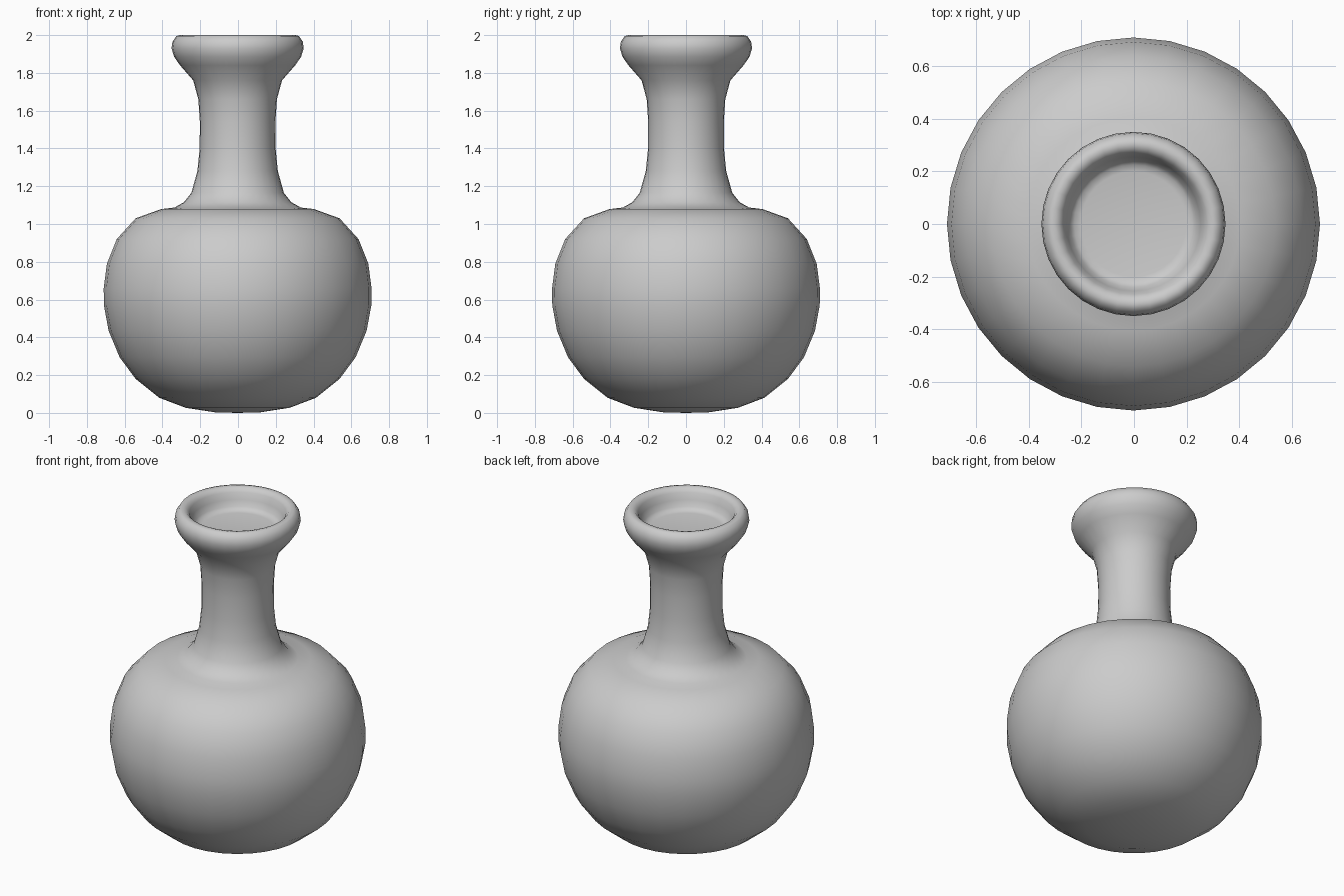
import bpy, bmesh, math

if "Cube" in bpy.data.objects:
    bpy.data.objects.remove(bpy.data.objects["Cube"])

SEGMENTS = 32


def lathe(name, profile, cx=0.0, angle=35):
    """Spin a (radius, z) profile around z; radius 0 becomes a pole."""
    bm = bmesh.new()
    rings = []
    for r, z in profile:
        if r == 0:
            rings.append([bm.verts.new((cx, 0, z))])
        else:
            rings.append([bm.verts.new((cx + r * math.cos(2 * math.pi * i / SEGMENTS),
                                        r * math.sin(2 * math.pi * i / SEGMENTS), z))
                          for i in range(SEGMENTS)])
    for a, b in zip(rings, rings[1:]):
        for i in range(SEGMENTS):
            j = (i + 1) % SEGMENTS
            if len(a) == 1:
                bm.faces.new((a[0], b[j], b[i]))
            elif len(b) == 1:
                bm.faces.new((a[i], a[j], b[0]))
            else:
                bm.faces.new((a[i], a[j], b[j], b[i]))
    bmesh.ops.recalc_face_normals(bm, faces=bm.faces)
    mesh = bpy.data.meshes.new(name)
    bm.to_mesh(mesh)
    bm.free()
    obj = bpy.data.objects.new(name, mesh)
    bpy.context.collection.objects.link(obj)
    bpy.ops.object.select_all(action='DESELECT')
    obj.select_set(True)
    bpy.context.view_layer.objects.active = obj
    bpy.ops.object.shade_smooth_by_angle(angle=math.radians(angle))
    return obj


# One continuous vessel: round belly, flared neck, rolled lip, shallow cup
belly = [(0, 0), (0.12, 0.003), (0.275, 0.027), (0.415, 0.08), (0.54, 0.18),
         (0.625, 0.295), (0.683, 0.435), (0.708, 0.57), (0.709, 0.66),
         (0.692, 0.79), (0.64, 0.92), (0.54, 1.03), (0.405, 1.079)]
neck = [(0.335, 1.087), (0.285, 1.115), (0.245, 1.165), (0.213, 1.28),
        (0.201, 1.4), (0.2, 1.54), (0.208, 1.66), (0.235, 1.76)]
lip = [(0.305, 1.84), (0.336, 1.885), (0.35, 1.93), (0.345, 1.965),
       (0.325, 1.995), (0.305, 2.0), (0.285, 1.995), (0.268, 1.975)]
cup = [(0.255, 1.935), (0.24, 1.9), (0.225, 1.885), (0.2, 1.88), (0, 1.88)]
lathe("vase", belly + neck + lip + cup, cx=-0.002, angle=60)
